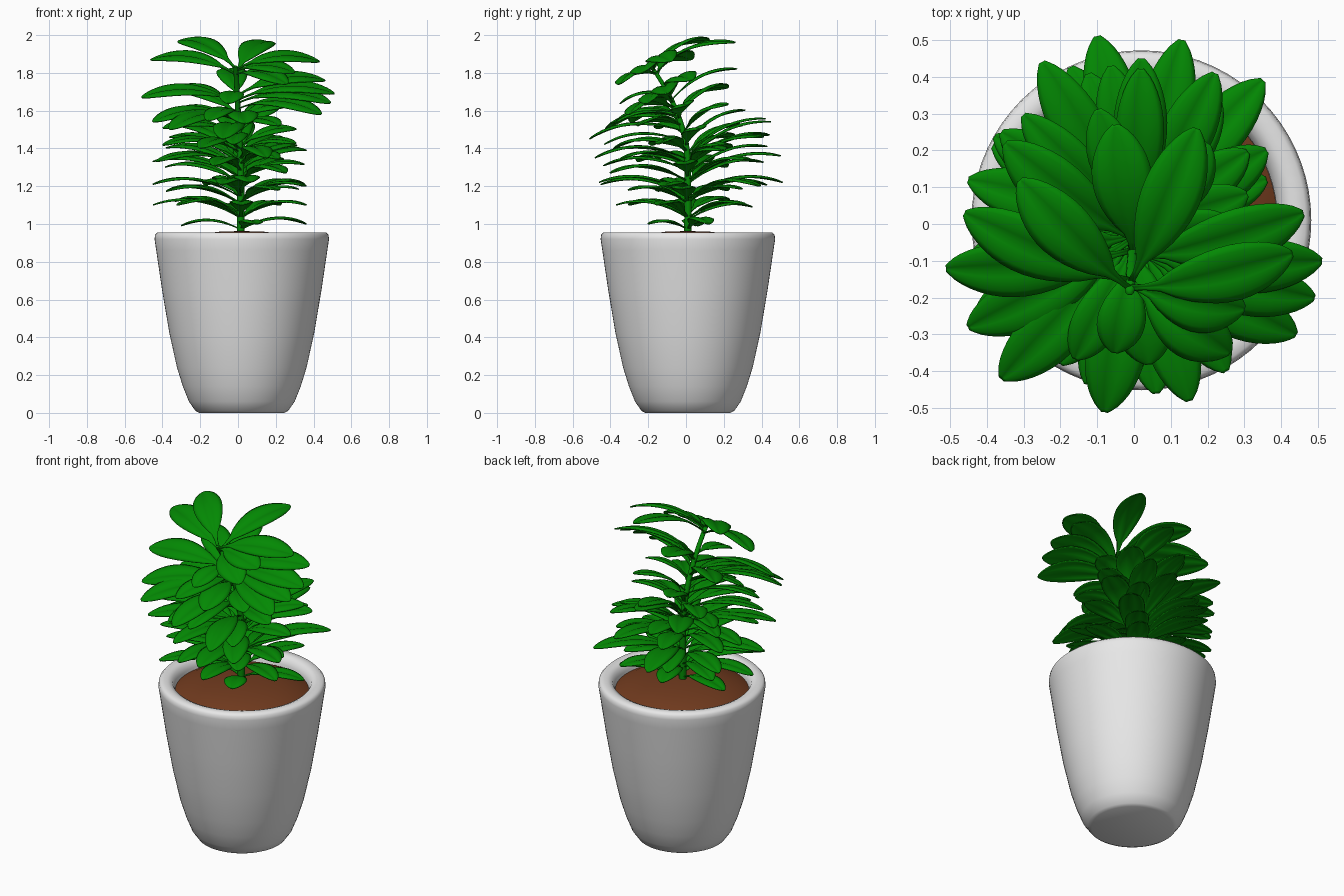
import bpy
import bmesh
import random
from math import sin, cos, pi, radians
from mathutils import Vector

random.seed(4)

default_cube = bpy.data.objects.get("Cube")
if default_cube:
    bpy.data.objects.remove(default_cube, do_unlink=True)


def make_material(name, colour):
    material = bpy.data.materials.new(name)
    material.use_nodes = True
    material.diffuse_color = (*colour, 1)
    shader = material.node_tree.nodes["Principled BSDF"]
    shader.inputs["Base Color"].default_value = (*colour, 1)
    shader.inputs["Roughness"].default_value = 0.6
    return material


def add_surface(bm, rows, closed=False):
    """Join rows of points with quads; closed rows wrap round."""
    grid = [[bm.verts.new(point) for point in row] for row in rows]
    count = len(grid[0])
    for lower, upper in zip(grid, grid[1:]):
        for i in range(count if closed else count - 1):
            j = (i + 1) % count
            bm.faces.new((lower[i], lower[j], upper[j], upper[i]))


def finish(name, bm, material, sharp=50):
    bmesh.ops.remove_doubles(bm, verts=bm.verts, dist=0.00001)
    bmesh.ops.recalc_face_normals(bm, faces=bm.faces)
    mesh = bpy.data.meshes.new(name)
    bm.to_mesh(mesh)
    bm.free()
    mesh.materials.append(material)
    mesh.shade_smooth()
    mesh.set_sharp_from_angle(angle=radians(sharp))
    obj = bpy.data.objects.new(name, mesh)
    bpy.context.collection.objects.link(obj)
    return obj


def ring(centre, radius, count):
    return [centre + radius * Vector((cos(2 * pi * i / count), sin(2 * pi * i / count), 0))
            for i in range(count)]


def lathe(name, profile, material, count=72):
    bm = bmesh.new()
    add_surface(bm, [ring(Vector((0.02, 0.01, z)), r, count) for r, z in profile], True)
    return finish(name, bm, material)


pot_white = make_material("pot white", (0.8, 0.8, 0.8))
soil_brown = make_material("soil brown", (0.165, 0.043, 0.013))
leaf_green = make_material("leaf green", (0.001, 0.25, 0.001))

# Pot with rounded foot and thick lip
lathe("pot", [(0, 0), (0.225, 0), (0.245, 0.01), (0.28, 0.06), (0.312, 0.14),
              (0.343, 0.24), (0.383, 0.42), (0.422, 0.65), (0.453, 0.86),
              (0.462, 0.92), (0.459, 0.943), (0.446, 0.956), (0.41, 0.956),
              (0.385, 0.945), (0.37, 0.91), (0.362, 0.8), (0, 0.8)], pot_white)

# Domed soil
lathe("soil", [(0, 0.963), (0.12, 0.959), (0.22, 0.946), (0.31, 0.924), (0.37, 0.893)],
      soil_brown)


def stem_point(z):
    rise = max(0, z - 1.3)
    return Vector((0.015 - 0.05 * rise, 0.01 - 0.68 * rise ** 2, z))


# Stem, upright and then leaning forward
bm = bmesh.new()
steps = 20
stem_rows = [ring(stem_point(0.93 + 0.9 * i / steps), 0.021 - 0.008 * i / steps, 10)
             for i in range(steps + 1)]
stem_rows.append(ring(stem_point(1.84), 0, 10))
add_surface(bm, stem_rows, True)
finish("stem", bm, leaf_green)


def add_leaf(bm, tip, half_width):
    """Arched leaf on a narrow stalk, running from the stem to its tip."""
    tip = Vector(tip)
    lean = min(1, max(0, (tip.z - 1.2) / 0.4))
    base = stem_point(min(1.82, max(0.97, tip.z - 0.07 - 0.35 * lean * tip.y)))
    up = Vector((0, -0.4 * lean, 1)).normalized()
    span = tip - base
    side = span.cross(up).normalized()
    control = (base + tip) / 2 + up * 0.23 * span.length
    rows, along, across = [], 16, 8
    for i in range(along + 1):
        t = 1 - (1 - i / along) ** 1.5
        centre = base * (1 - t) ** 2 + control * 2 * t * (1 - t) + tip * t * t
        blade = max(0, (t - 0.15) / 0.85)
        width = max(0.008, half_width * max(0, sin(pi * blade ** 1.2)) ** 0.58)
        row = []
        for j in range(across + 1):
            v = 2 * j / across - 1
            ridge = 0.13 * width * sin(pi * abs(v))
            row.append(centre + side * width * v + up * ridge)
        rows.append(row)
    add_surface(bm, rows)


# Crown leaves, by tip position
crown_tips = [
    (-0.31, 0.12, 1.97), (0.17, 0.26, 1.96), (-0.05, 0.27, 1.82), (-0.46, 0.03, 1.87),
    (0.43, -0.08, 1.86), (0.30, -0.23, 1.80), (0.26, -0.35, 1.74), (0.46, 0.03, 1.76),
    (0.51, -0.10, 1.69), (0.49, -0.20, 1.64), (0.44, -0.30, 1.58), (-0.51, -0.12, 1.67),
    (-0.45, -0.28, 1.54), (-0.36, -0.42, 1.50), (-0.08, -0.51, 1.45), (0.04, -0.38, 1.53),
    (-0.35, 0.22, 1.72), (0.20, 0.22, 1.63)]

# Long outer leaves below the crown
outer_tips = [
    (-0.10, 0.51, 1.22), (0.13, 0.50, 1.36), (-0.25, 0.44, 1.47), (0.35, 0.39, 1.20),
    (0.02, 0.45, 1.54), (0.22, 0.41, 1.46), (-0.36, 0.25, 1.46), (0.36, 0.20, 1.39),
    (-0.45, 0.12, 1.33), (-0.45, -0.10, 1.21), (0.15, -0.48, 1.35), (0.25, -0.40, 1.27),
    (0.06, -0.46, 1.22), (-0.20, -0.38, 1.40), (-0.43, -0.25, 1.33), (0.36, -0.12, 1.20)]

# Lowest leaves, just above the soil
low_tips = [
    (0.10, -0.20, 1.0), (0.36, 0.12, 1.0), (-0.30, 0.06, 0.99), (-0.08, 0.35, 1.09),
    (-0.32, -0.30, 1.1), (-0.45, 0.0, 1.1), (0.36, -0.15, 1.1), (0.22, 0.32, 1.1),
    (0.02, -0.37, 1.1), (-0.33, 0.22, 1.12)]

# Inner leaves in rings: tip height, reach, number
tiers = [(1.19, 0.45, 7), (1.32, 0.46, 7), (1.43, 0.45, 6), (1.53, 0.42, 6), (1.62, 0.34, 4)]
ring_tips = []
for index, (height, reach, number) in enumerate(tiers):
    for k in range(number):
        angle = 2 * pi * (k + random.uniform(-0.15, 0.15)) / number + index * 0.8
        length = reach * random.uniform(0.9, 1.03)
        ring_tips.append((0.88 * length * cos(angle) - 0.04, length * sin(angle),
                          height + random.uniform(-0.03, 0.03)))

# Leaves with a thin solid blade
for name, tips, half_width in (("crown_leaves", crown_tips, 0.081),
                               ("outer_leaves", outer_tips, 0.072),
                               ("inner_leaves", ring_tips, 0.065),
                               ("low_leaves", low_tips, 0.062)):
    bm = bmesh.new()
    for tip in tips:
        add_leaf(bm, tip, half_width)
    leaves = finish(name, bm, leaf_green, 80)
    solid = leaves.modifiers.new("thickness", 'SOLIDIFY')
    solid.thickness = 0.006
    solid.offset = 0
